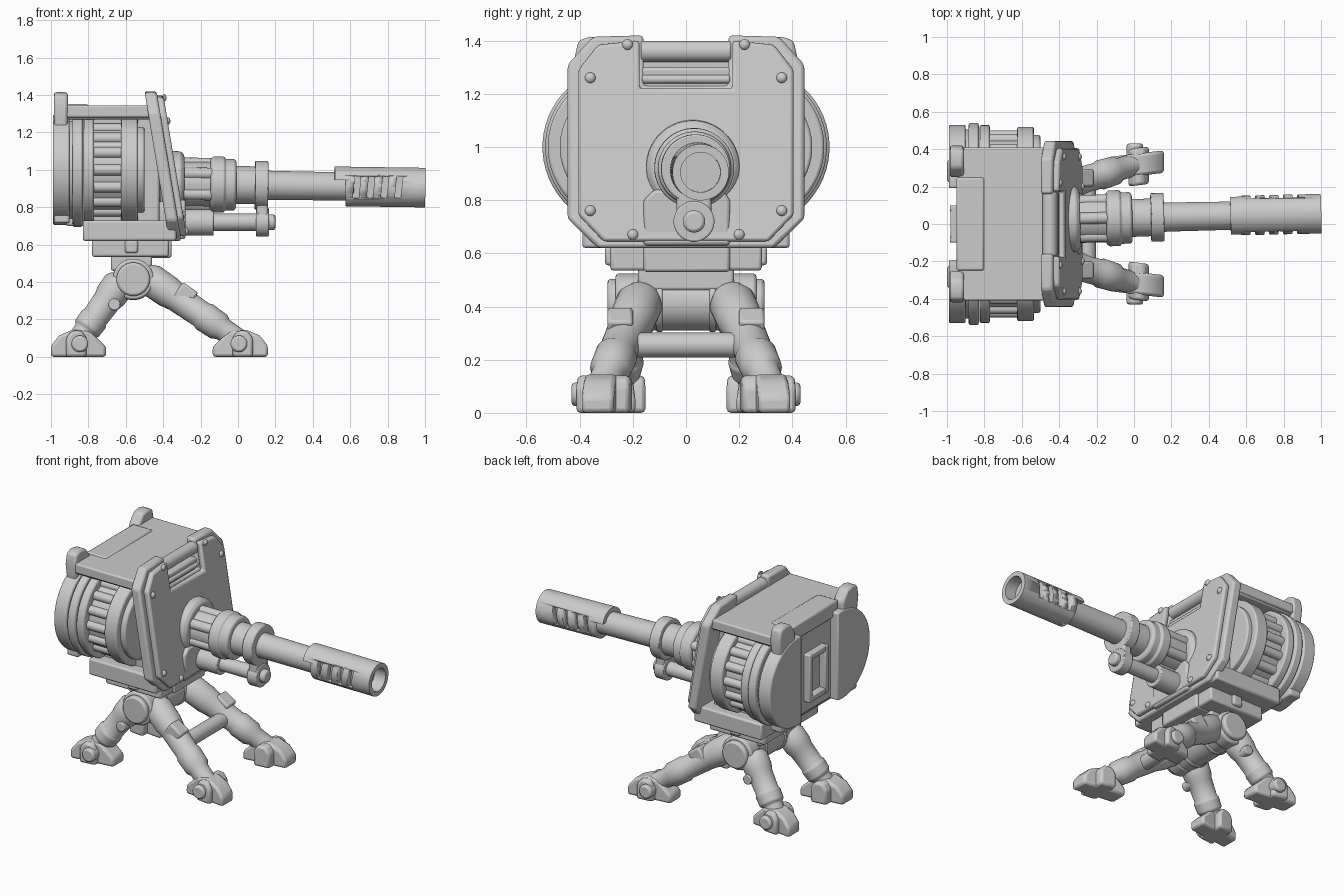
import bpy, bmesh, math
from mathutils import Vector, Matrix

if "Cube" in bpy.data.objects:
    bpy.data.objects.remove(bpy.data.objects["Cube"])


def finish(name, bm, bevel=0.0):
    bmesh.ops.recalc_face_normals(bm, faces=bm.faces)
    me = bpy.data.meshes.new(name)
    bm.to_mesh(me)
    bm.free()
    for p in me.polygons:
        p.use_smooth = True
    me.set_sharp_from_angle(angle=math.radians(35))
    ob = bpy.data.objects.new(name, me)
    bpy.context.collection.objects.link(ob)
    if bevel:
        m = ob.modifiers.new("bevel", 'BEVEL')
        m.width, m.segments, m.limit_method = bevel, 2, 'ANGLE'
        m.angle_limit = math.radians(35)
    return ob


def box(name, x, y, z, bevel=0.012, ry=0.0):
    """Box from (min, max) ranges, optionally tilted about y."""
    bm = bmesh.new()
    c = Vector(((x[0] + x[1]) / 2, (y[0] + y[1]) / 2, (z[0] + z[1]) / 2))
    size = (abs(x[1] - x[0]), abs(y[1] - y[0]), abs(z[1] - z[0]), 1)
    mat = Matrix.Translation(c) @ Matrix.Rotation(ry, 4, 'Y') @ Matrix.Diagonal(size)
    bmesh.ops.create_cube(bm, size=1, matrix=mat)
    return finish(name, bm, bevel)


def lathe(name, p0, p1, profile, n=40, bevel=0.006):
    """Revolve (distance, radius) pairs around the line p0 -> p1."""
    bm = bmesh.new()
    p0, p1 = Vector(p0), Vector(p1)
    q = (p1 - p0).to_track_quat('Z', 'Y')
    rings = []
    for d, r in profile:
        rings.append([bm.verts.new(p0 + q @ Vector((r * math.cos(a), r * math.sin(a), d)))
                      for a in (2 * math.pi * (i + .5) / n for i in range(n))])
    for a, b in zip(rings, rings[1:]):
        for i in range(n):
            j = (i + 1) % n
            bm.faces.new((a[i], a[j], b[j], b[i]))
    bm.faces.new(rings[0])
    bm.faces.new(rings[-1])
    return finish(name, bm, bevel)


def rod(name, p0, p1, r, n=24, bevel=0.006):
    return lathe(name, p0, p1, [(0, r), ((Vector(p1) - Vector(p0)).length, r)], n, bevel)


def prism(name, pts, place, depth, bevel):
    """Extrude a 2D outline; place(u, v, d) gives the 3D position."""
    bm = bmesh.new()
    a, b = [[bm.verts.new(place(u, v, d)) for u, v in pts] for d in depth]
    bm.faces.new(a)
    bm.faces.new(b)
    for i in range(len(pts)):
        j = (i + 1) % len(pts)
        bm.faces.new((a[i], a[j], b[j], b[i]))
    return finish(name, bm, bevel)


def mirrored(half):
    return half + [(-u, v) for u, v in reversed(half)]


# Housing
box("housing_core", (-.92, -.42), (-.31, .31), (.70, 1.30))
box("housing_top", (-.94, -.46), (-.40, .40), (1.27, 1.345))
box("top_lid", (-.95, -.80), (-.25, .25), (1.25, 1.352))
box("housing_floor", (-.83, -.33), (-.39, .39), (.62, .73))
box("base_plate", (-.78, -.37), (-.285, .285), (.535, .635))
box("neck", (-.68, -.46), (-.18, .18), (.46, .56))
box("rear_panel", (-.94, -.90), (-.19, .19), (.72, 1.28))
for s in (1, -1):
    box("rear_vent_post", (-.985, -.92), (s * .065, s * .10), (.80, 1.12), .008)
    z = .96 + s * .14
    box("rear_vent_rail", (-.982, -.92), (-.09, .09), (z - .02, z + .02), .008)

# Sloping shield
def slope(z):
    return .165 * (1.42 - z)

def shield_place(y, z, d):
    return (d + slope(z), y, z)

prism("shield_rim", mirrored([(.33, .62), (.445, .73), (.445, 1.31), (.35, 1.415), (.16, 1.42), (.16, 1.23)]),
      shield_place, (-.50, -.435), .014)
prism("shield_face", mirrored([(.31, .645), (.405, .745), (.405, 1.29), (.33, 1.385), (.175, 1.40), (.175, 1.22)]),
      shield_place, (-.44, -.402), .012)
rod("shield_handle", (-.45, -.17, 1.36), (-.45, .17, 1.36), .04)
rod("shield_lower_bar", (-.42, -.165, 1.255), (-.42, .165, 1.255), .016)

for s in (1, -1):
    for y, z in ((.36, 1.26), (.36, .76), (.22, 1.385), (.20, .67)):
        x = -.405 + slope(z)
        lathe("rivet", (x, s * y, z), (x + 1, s * y, z), [(0, .021), (.008, .019), (.014, .013), (.017, .004)], 14, 0)
    # Side drums, axis along the gun; the rear end is cut flat on its inner side
    def drum(name, x0, x1, r, bevel=.01):
        rod(name, (x0, s * .235, 1.0), (x1, s * .235, 1.0), r, 56, bevel)
    arc = [-1.72 + 3.44 * i / 32 for i in range(33)]
    prism("drum_end", [(.235 + .295 * math.cos(a), 1.0 + .295 * math.sin(a)) for a in arc],
          lambda u, v, d: (d, s * u, v), (-.99, -.90), .01)
    drum("drum_groove", -.915, -.87, .27)
    drum("drum_rear_band", -.885, -.83, .305)
    drum("drum_mid_band", -.825, -.77, .295)
    drum("drum_core", -.80, -.50, .24)
    drum("drum_front_band", -.625, -.535, .285)
    for k in range(-4, 5):
        a = k * .4
        y, z = s * (.235 + .235 * math.cos(a)), 1.0 + .235 * math.sin(a)
        rod("drum_rib", (-.79, y, z), (-.56, y, z), .03, 14, 0)
    # Rear ears and frame
    prism("rear_ear", [(.25, 1.2), (.40, 1.2), (.42, 1.33), (.405, 1.40), (.36, 1.415), (.30, 1.405), (.25, 1.34)],
          lambda u, v, d: (d, s * u, v), (-.985, -.91), .014)
    box("rear_lower_frame", (-.985, -.90), (s * .2, s * .40), (.715, .82))
    box("side_rail", (-.92, -.44), (s * .37, s * .41), (1.28, 1.345), .01)
    box("base_tab", (-.605, -.535), (s * .27, s * .305), (.555, .625))

# Barrel assembly (very slightly skewed axis)
A, B = Vector((-.37, .025, .925)), Vector((1, .055, .905))
def on_axis(x):
    return A.lerp(B, (x + .37) / 1.37)

def barrel_part(name, profile, n=40, bevel=.006):
    x0 = profile[0][0]
    return lathe(name, on_axis(x0), on_axis(x0 + 1), [(x - x0, r) for x, r in profile], n, bevel)

barrel_part("barrel_flange", [(-.42, .18), (-.31, .175), (-.29, .155)], 48)
barrel_part("barrel_sleeve", [(-.32, .122), (-.12, .122)])
barrel_part("barrel_collar", [(-.15, .135), (-.135, .15), (-.075, .15), (-.07, .138), (-.02, .138), (-.01, .125)])
barrel_part("barrel_stage", [(-.05, .103), (.11, .10)])
barrel_part("barrel_clamp", [(.09, .13), (.16, .13)])
barrel_part("barrel_tube", [(.1, .085), (.18, .078), (.62, .075)])
for k in range(6):
    a = k * math.pi / 3 + .5
    off = Vector((0, .11 * math.cos(a), .11 * math.sin(a)))
    rod("sleeve_rib", on_axis(-.31) + off, on_axis(-.12) + off, .032, 14)
muzzle = barrel_part("muzzle", [(.515, .106), (1, .106), (1, .075), (.92, .075)], 48, 0)

# Slots cut into the muzzle
cuts = [box("muzzle_step_cutter", (.45, .575), (-.2, .3), (.7, .945), 0)]
for i in range(4):
    for s in (1, -1):
        x = .635 + .075 * i
        y = on_axis(x).y
        cuts.append(box("muzzle_slot_cutter", (x - .016, x + .016), (y + s * .065, y + s * .2),
                        (.85, .965), 0, .1))
for c in cuts:
    m = muzzle.modifiers.new("cut", 'BOOLEAN')
    m.operation, m.object, m.solver = 'DIFFERENCE', c, 'EXACT'
    c.hide_render = True
    c.hide_viewport = True

# Lower recoil tube, its housing and the lug joining it to the clamp
rod("recoil_tube", (-.3, .03, .72), (.12, .03, .72), .046)
rod("recoil_lug", (.095, .03, .72), (.165, .03, .72), .077)
rod("recoil_tip", (.15, .03, .72), (.2, .03, .72), .042, bevel=.012)
box("lug_web", (.1, .16), (-.035, .095), (.72, .87))
rod("recoil_socket", (-.3, .03, .72), (-.13, .03, .72), .072)
prism("front_block", [(-.16, .63), (.165, .63), (.165, .80), (.14, .84), (-.12, .84), (-.16, .80)],
      lambda u, v, d: (d, u, v), (-.42, -.28), .012)
box("front_block_foot", (-.50, -.355), (-.16, .165), (.53, .66))

# Hub
H = (-.56, .415)
rod("hub_axle", (H[0], -.2, H[1]), (H[0], .2, H[1]), .105, 32)
for y in (-.1, .1):
    rod("hub_ring", (H[0], y - .012, H[1]), (H[0], y + .012, H[1]), .112, 32)
rod("leg_crossbar", (-.25, -.2, .255), (-.25, .2, .255), .047)

def foot(name, x, y, d, s):
    """Claw foot with toe facing d along x, and outer side s."""
    def place(u, v, w):
        return (x + d * u, y + s * w + s * .12 * u, v)
    prism(name, [(-.14, 0), (.155, 0), (.155, .06), (.11, .115), (.04, .145), (-.05, .14), (-.14, .055)],
          place, (-.06, .06), .016)
    prism(name + "_cross", [(-.035, 0), (.075, 0), (.075, .10), (.045, .14), (-.01, .14), (-.035, .10)],
          place, (-.11, .09), .016)
    rod(name + "_pin", (x, y, .07), (x, y + s * .115, .07), .045, 16, .012)

def leg(name, p0, p1):
    L = (Vector(p1) - Vector(p0)).length
    prof = [(0, .07), (.07, .088), (.25, .086), (.34, .076), (.6, .072), (.63, .08), (.78, .077), (.82, .062), (1, .06)]
    lathe(name, p0, p1, [(t * L, r) for t, r in prof], 28)

for s in (1, -1):
    rod("hub_disc", (H[0], s * .17, H[1]), (H[0], s * .265, H[1]), .11, 32, .012)
    rod("hub_cap", (H[0], s * .25, H[1]), (H[0], s * .295, H[1]), .09, 20, .012)
    leg("front_leg", (-.50, s * .165, .435), (.01, s * .32, .085))
    box("front_leg_clamp", (-.33, -.23), (s * .20, s * .295), (.285, .38), .012, math.atan2(.35, .51))
    leg("rear_leg", (-.62, s * .19, .41), (-.86, s * .265, .08))
    rod("rear_leg_bolt", (-.66, s * .2, .28), (-.66, s * .30, .28), .032, 14)
    foot("front_foot", .005, s * .315, 1, s)
    foot("rear_foot", -.845, s * .265, -1, s)
